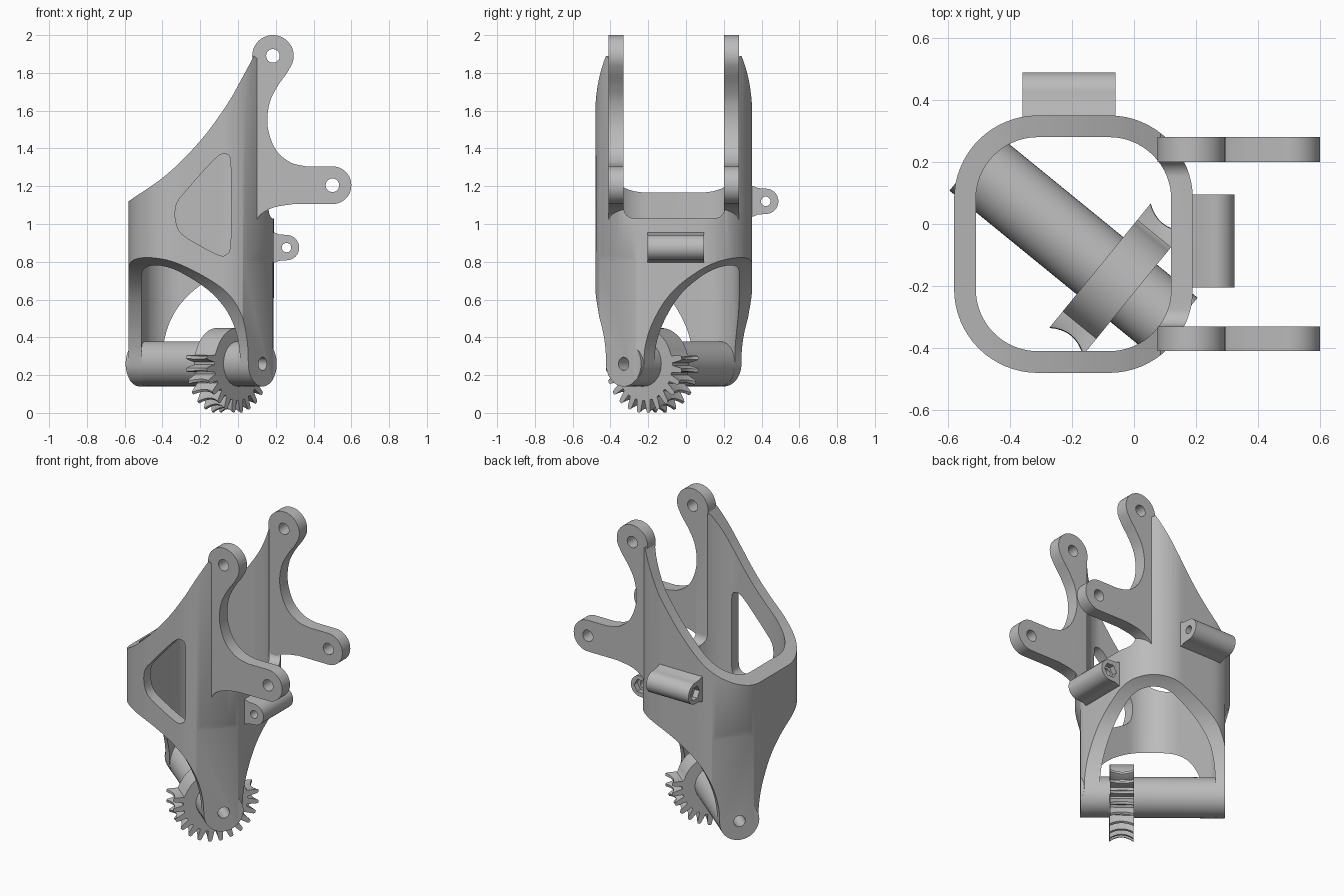
import bpy, bmesh, math
from mathutils import Vector

if "Cube" in bpy.data.objects:
    bpy.data.objects.remove(bpy.data.objects["Cube"])

grey = bpy.data.materials.new("mid grey")
grey.use_nodes = True
COLOUR = (0.5, 0.5, 0.5, 1)
grey.diffuse_color = COLOUR
grey.node_tree.nodes["Principled BSDF"].inputs["Base Color"].default_value = COLOUR

X, Y, Z = Vector((1, 0, 0)), Vector((0, 1, 0)), Vector((0, 0, 1))
O = Vector((0, 0, 0))
# Diagonal axle frame: S along the axle, U across it
MID = Vector((-0.195, -0.065, 0))
S = Vector((0.775, -0.632, 0)).normalized()
U = Vector((-S.y, S.x, 0))


def arc(a, b, r, start, end, n=24):
    angles = [math.radians(start + (end - start) * i / n) for i in range(n + 1)]
    return [(a + r * math.cos(t), b + r * math.sin(t)) for t in angles]


def smooth(pts, n=5):
    """Catmull-Rom curve through the points."""
    v = [Vector(p) for p in pts]
    v = [2 * v[0] - v[1]] + v + [2 * v[-1] - v[-2]]
    out = []
    for p, q, r, s in zip(v, v[1:], v[2:], v[3:]):
        for i in range(n):
            t = i / n
            out.append(tuple(0.5 * (2 * q + (r - p) * t + (2 * p - 5 * q + 4 * r - s) * t ** 2
                                    + (3 * q - p - 3 * r + s) * t ** 3)))
    return out + [tuple(pts[-1])]


def round_rect(x0, x1, y0, y1, r):
    return (arc(x1 - r, y1 - r, r, 0, 90, 16) + arc(x0 + r, y1 - r, r, 90, 180, 16)
            + arc(x0 + r, y0 + r, r, 180, 270, 16) + arc(x1 - r, y0 + r, r, 270, 360, 16))


def loft(name, rings):
    bm = bmesh.new()
    vs = [[bm.verts.new(p) for p in ring] for ring in rings]
    bm.faces.new(vs[0])
    bm.faces.new(vs[-1])
    n = len(vs[0])
    for lo, hi in zip(vs, vs[1:]):
        for i in range(n):
            j = (i + 1) % n
            bm.faces.new((lo[i], lo[j], hi[j], hi[i]))
    bmesh.ops.recalc_face_normals(bm, faces=bm.faces)
    mesh = bpy.data.meshes.new(name)
    bm.to_mesh(mesh)
    bm.free()
    mesh.materials.append(grey)
    ob = bpy.data.objects.new(name, mesh)
    bpy.context.collection.objects.link(ob)
    return ob


def prism(name, pts, a, b, n, n0, n1, origin=O):
    """Profile in the a-b plane pushed along n."""
    return loft(name, [[origin + a * p[0] + b * p[1] + n * d for p in pts] for d in (n0, n1)])


def select_only(ob):
    bpy.ops.object.select_all(action='DESELECT')
    ob.select_set(True)
    bpy.context.view_layer.objects.active = ob


def cut(ob, tool, operation='DIFFERENCE'):
    tool.hide_render = True
    m = ob.modifiers.new("cut", 'BOOLEAN')
    m.operation, m.solver, m.object = operation, 'EXACT', tool
    select_only(ob)
    bpy.ops.object.modifier_apply(modifier=m.name)
    bpy.data.objects.remove(tool)


def bore(ob, a, b, r, A, B, N, n0, n1, origin=O, sides=24):
    cut(ob, prism("bore", arc(a, b, r, 0, 360 - 360 / sides, sides - 1), A, B, N, n0, n1, origin))


def finish(ob):
    select_only(ob)
    bpy.ops.object.shade_smooth_by_angle(angle=math.radians(30))


# Rounded square tube
body = prism("tube_body", round_rect(-0.58, 0.19, -0.48, 0.35, 0.27)[:-1], X, Y, Z, 0.1, 2)
cut(body, prism("hollow", round_rect(-0.51, 0.12, -0.41, 0.28, 0.2)[:-1], X, Y, Z, 0, 2.1))

# Sloping top edge, falling away behind the arms
waist = [(0.28, 1.325), (0.21, 1.38), (0.17, 1.46), (0.155, 1.55), (0.17, 1.65), (0.21, 1.73), (0.26, 1.8)]
slope = smooth([(0.085, 1.89), (0.02, 1.77), (-0.06, 1.63), (-0.2, 1.44), (-0.38, 1.26), (-0.58, 1.12)])
side = ([(-0.7, 0), (0.4, 0), (0.4, 1.3)] + [(x - 0.01, z) for x, z in smooth(waist[:-1])]
        + [(0.12, 1.86)] + slope + [(-0.7, 1.06)])
cut(body, prism("side_shape", side, X, Z, Y, -0.7, 0.7), 'INTERSECT')

# Arches leaving two opposite legs
flank = smooth([(0.12, 0.26), (0.125, 0.35), (0.15, 0.46), (0.2, 0.58), (0.26, 0.67),
                (0.35, 0.755), (0.45, 0.82), (0.55, 0.85), (0.8, 0.86)])
legs = (arc(0, 0.26, 0.12, 180, 360)[:-1] + flank + [(0.8, 2.2), (-0.8, 2.2)]
        + [(-u, z) for u, z in flank[:0:-1]])
cut(body, prism("leg_shape", legs, U, Z, S, -1, 1, MID), 'INTERSECT')

# Flats on the outside of the legs
for k in (-1, 1):
    flat = [(k * 0.42, 0), (k * 0.42, 0.8), (k * 0.46, 0.9), (k * 0.7, 0.9), (k * 0.7, 0)]
    cut(body, prism("flat", flat, S, Z, U, -0.4, 0.4, MID))

# Slot between the arms, and the front window
slot = arc(-0.275, 1.085, 0.055, 180, 270, 8) + arc(0.15, 1.085, 0.055, 270, 360, 8) + [(0.205, 2.1), (-0.33, 2.1)]
cut(body, prism("slot", slot, Y, Z, X, 0.0, 0.5))
window = smooth([(-0.31, 1.135), (-0.33, 1.09), (-0.33, 1.02), (-0.3, 0.95), (-0.2, 0.885), (-0.1, 0.835),
                 (-0.06, 0.84), (-0.04, 0.89), (-0.038, 1.1), (-0.04, 1.33), (-0.065, 1.37),
                 (-0.11, 1.355), (-0.21, 1.25), (-0.31, 1.135)])
cut(body, prism("window", window[:-1], X, Z, Y, -0.6, -0.2))
bore(body, 0, 0.26, 0.035, U, Z, S, -0.6, 0.6, MID)
finish(body)

# Two forked arms
fork = (smooth([(0.09, 1.0), (0.12, 1.05), (0.19, 1.088), (0.29, 1.105)])
        + arc(0.5, 1.205, 0.1, -90, 90) + smooth([(0.36, 1.305)] + waist)
        + arc(0.185, 1.89, 0.11, -35, 190) + [(0.085, 1.8)])
for name, y in (("front_arm", -0.41), ("back_arm", 0.2)):
    arm = prism(name, fork, X, Z, Y, y, y + 0.08)
    for a, b in ((0.185, 1.89), (0.5, 1.205)):
        bore(arm, a, b, 0.036, X, Z, Y, y - 0.1, y + 0.2)
    finish(arm)

# Axle between the legs
axle = prism("axle", arc(0, 0.26, 0.119, 0, 352.5, 47), U, Z, S, -0.419, 0.419, MID)
bore(axle, 0, 0.26, 0.035, U, Z, S, -0.6, 0.6, MID)
finish(axle)


# Sector gear with hollowed teeth
def gear_ring(d):
    tip = 0.26 - 0.025 * (1 - (d / 0.07) ** 2)
    polar = []
    for i in range(14):
        centre = -188 + 15 * i
        polar += [(centre - 5.5, 0.195), (centre - 3, tip - 0.01), (centre - 1.8, tip),
                  (centre + 1.8, tip), (centre + 3, tip - 0.01), (centre + 5.5, 0.195)]
    polar += [(15 + i * 8, 0.19) for i in range(18)]
    ring = []
    for angle, r in polar:
        t = math.radians(angle)
        ring.append(MID + S * (0.18 + d) + U * r * math.cos(t) + Z * (0.26 + r * math.sin(t)))
    return ring


finish(loft("sector_gear", [gear_ring(d * 0.0175) for d in range(-4, 5)]))

# Hinge lugs on the outside walls, with a hexagonal recess at one end
half = [(-0.03, 0.08), (0.005, 0.08), (0.03, 0.07)]
lug_shape = [(a, -b) for a, b in half] + arc(0.07, 0, 0.067, -90, 90) + half[::-1]
for name, out, along, base, lo, hi, hex_end in (
        ("side_lug", X, Y, Vector((0.187, 0, 0.875)), -0.205, 0.095, 0.095),
        ("back_lug", Y, X, Vector((0, 0.352, 1.12)), -0.36, -0.06, -0.36)):
    lug = prism(name, lug_shape, out, Z, along, lo, hi, base)
    bore(lug, 0.07, 0, 0.025, out, Z, along, lo - 0.1, hi + 0.1, base)
    bore(lug, 0.07, 0, 0.045, out, Z, along, hex_end - 0.035, hex_end + 0.035, base, 6)
    finish(lug)
